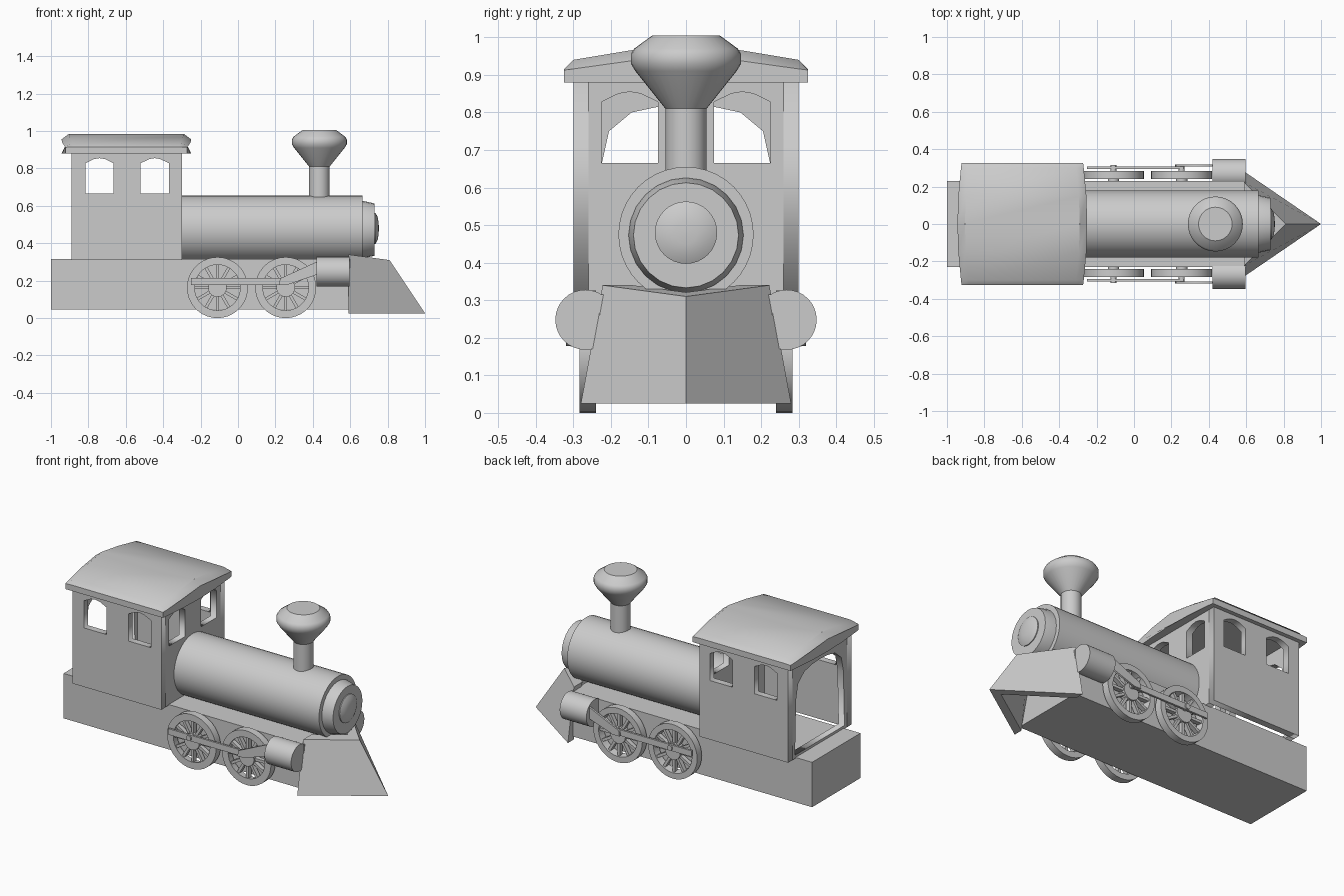
import bpy, bmesh, math
from mathutils import Matrix, Vector

if "Cube" in bpy.data.objects:
    bpy.data.objects.remove(bpy.data.objects["Cube"])

T = Matrix.Translation
TO_X = Matrix.Rotation(math.pi / 2, 4, 'Y')       # local z -> world x
TO_Y = Matrix.Rotation(-math.pi / 2, 4, 'X')      # local z -> world y
XZ = Matrix.Rotation(math.pi / 2, 4, 'X')         # (u, v) -> (x, z)
YZ = Matrix(((0, 0, 1, 0), (1, 0, 0, 0), (0, 1, 0, 0), (0, 0, 0, 1)))  # (u, v) -> (y, z)


def add(name, mesh, smooth=False):
    mesh.name = name
    ob = bpy.data.objects.new(name, mesh)
    bpy.context.collection.objects.link(ob)
    if smooth:
        mesh.shade_smooth()
        mesh.set_sharp_from_angle(angle=math.radians(35))
    return ob


def finish(name, bm, smooth=False):
    bmesh.ops.recalc_face_normals(bm, faces=bm.faces)
    me = bpy.data.meshes.new(name)
    bm.to_mesh(me)
    bm.free()
    return add(name, me, smooth)


def box(name, lo, hi):
    lo, hi = Vector(lo), Vector(hi)
    bm = bmesh.new()
    bmesh.ops.create_cube(bm, size=1, matrix=T((lo + hi) / 2) @ Matrix.Diagonal((*(hi - lo), 1)))
    return finish(name, bm)


def lathe(name, prof, mat, seg=32, closed=False):
    """Spin (radius, height) pairs about local z; cap the ends unless the profile is closed."""
    bm = bmesh.new()
    rings = [[bm.verts.new((r * math.cos(2 * math.pi * i / seg), r * math.sin(2 * math.pi * i / seg), h))
              for i in range(seg)] for r, h in prof]
    pairs = list(zip(rings, rings[1:])) + ([(rings[-1], rings[0])] if closed else [])
    for a, b in pairs:
        for i in range(seg):
            j = (i + 1) % seg
            bm.faces.new((a[i], a[j], b[j], b[i]))
    if not closed:
        bm.faces.new(rings[0])
        bm.faces.new(rings[-1])
    bm.transform(mat)
    return finish(name, bm, True)


def plate(name, loops, thick, mat):
    """Flat panel from an outline plus holes, thickened about its plane."""
    cu = bpy.data.curves.new(name, 'CURVE')
    cu.dimensions, cu.fill_mode, cu.extrude = '2D', 'BOTH', thick / 2
    for loop in loops:
        sp = cu.splines.new('POLY')
        sp.points.add(len(loop) - 1)
        for p, (u, v) in zip(sp.points, loop):
            p.co = (u, v, 0, 1)
        sp.use_cyclic_u = True
    tmp = bpy.data.objects.new(name + "_tmp", cu)
    bpy.context.collection.objects.link(tmp)
    me = bpy.data.meshes.new_from_object(tmp.evaluated_get(bpy.context.evaluated_depsgraph_get()))
    bpy.data.objects.remove(tmp)
    me.transform(mat)
    return add(name, me)


def window(c):
    return [(c - .075, .665), (c + .075, .665), (c + .075, .828), (c + .03, .85),
            (c, .855), (c - .03, .85), (c - .075, .828)]


# Chassis
box("chassis", (-1, -.23, .045), (.6, .23, .315))

# Cab walls with windows and an arched rear opening
for s, side in ((-1, "front"), (1, "back")):
    plate("cab_wall_" + side, [[(-.89, .31), (-.3, .31), (-.3, .89), (-.89, .89)],
                               window(-.74), window(-.445)], .04, T((0, s * .28, 0)) @ XZ)
end = [(-.26, .31), (.26, .31), (.26, .89), (-.26, .89)]
plate("cab_front_wall", [end, window(-.15), window(.15)], .04, T((-.32, 0, 0)) @ YZ)
half = [(.235, .33), (.225, .66), (.205, .75), (.145, .8), (.075, .815)]
arch = half + [(0, .82)] + [(-y, z) for y, z in reversed(half)]
plate("cab_rear_wall", [end, arch], .04, T((-.87, 0, 0)) @ YZ)

# Curved roof with a bevelled rim
ys = (-.325, -.3, -.15, 0, .15, .3, .325)
top = (.915, .94, .965, .985, .965, .94, .915)
rim = (.913, .916, .937, .955, .937, .916, .913)
bm = bmesh.new()
sections = []
for s, x, zs in ((-1, .325, rim), (-1, .285, top), (1, .285, top), (1, .325, rim)):
    up = [bm.verts.new((-.597 + s * (x + .022 * (1 - (y / .325) ** 2)), y, z)) for y, z in zip(ys, zs)]
    dn = [bm.verts.new((v.co.x, v.co.y, .88)) for v in up]
    sections.append(up + dn[::-1])
for a, b in zip(sections, sections[1:]):
    for i in range(14):
        j = (i + 1) % 14
        bm.faces.new((a[i], a[j], b[j], b[i]))
bm.faces.new(sections[0])
bm.faces.new(sections[-1])
finish("roof", bm, True)

# Boiler, front ring and rounded door
lathe("boiler", [(.18, -.31), (.18, .665)], T((0, 0, .475)) @ TO_X, 40)
lathe("smokebox_ring", [(.153, .65), (.153, .67), (.14, .73)], T((0, 0, .473)) @ TO_X, 24)
lathe("smokebox_door", [(.083, .72), (.083, .735), (.06, .747), (.03, .752), (.004, .753)],
      T((0, 0, .48)) @ TO_X, 32)

# Funnel
lathe("funnel", [(.055, .6), (.055, .81), (.135, .91), (.147, .93), (.147, .955), (.138, .97),
                 (.09, 1.005)], T((.435, 0, 0)), 32)

# Plough: one hollow half, mirrored
co = [(1, 0, .025), (.59, .28, .025), (.59, .222, .34), (.81, 0, .31),
      (.92, 0, .025), (.59, .225, .025), (.59, .142, .34), (.73, 0, .321)]
bm = bmesh.new()
v = [bm.verts.new(c) for c in co]
for f in ((0, 1, 2, 3), (7, 6, 5, 4), (3, 2, 6, 7), (1, 0, 4, 5), (2, 1, 5, 6)):
    bm.faces.new([v[i] for i in f])
plough = finish("plough", bm)
m = plough.modifiers.new("mirror", 'MIRROR')
m.use_axis = (False, True, False)

# Running gear on both sides
for s, side in ((-1, "front"), (1, "back")):
    for n, x in enumerate((-.11, .255)):
        tag = f"{side}_{n + 1}"
        mat = T((x, s * .262, .163)) @ TO_Y
        lathe("wheel_rim_" + tag, [(.163, -.022), (.163, .022), (.128, .022), (.122, -.022)],
              mat, 36, True)
        lathe("wheel_hub_" + tag, [(.05, -.022), (.05, .022)], mat, 20)
        bm = bmesh.new()
        for k in range(12):
            bmesh.ops.create_cube(bm, size=1, matrix=mat @ Matrix.Rotation(k * math.pi / 6, 4, 'Z')
                                  @ T((.088, 0, 0)) @ Matrix.Diagonal((.09, .016, .026, 1)))
        finish("wheel_spokes_" + tag, bm)
        lathe("crank_pin_" + tag, [(.016, -.03), (.016, .03)], T((x, s * .285, .195)) @ TO_Y, 12)
    box("coupling_rod_" + side, (-.25, s * .301 - .006, .177), (.265, s * .301 + .006, .213))
    plate("piston_rod_" + side, [[(.22, .178), (.265, .178), (.43, .235), (.43, .305), (.225, .212)]],
          .012, T((0, s * .313, 0)) @ XZ)
    lathe("cylinder_" + side, [(.08, .42), (.08, .597)], T((0, s * .268, .248)) @ TO_X, 32)

for n, x in enumerate((-.11, .255)):
    lathe(f"axle_{n + 1}", [(.03, -.26), (.03, .26)], T((x, 0, .163)) @ TO_Y, 16)
